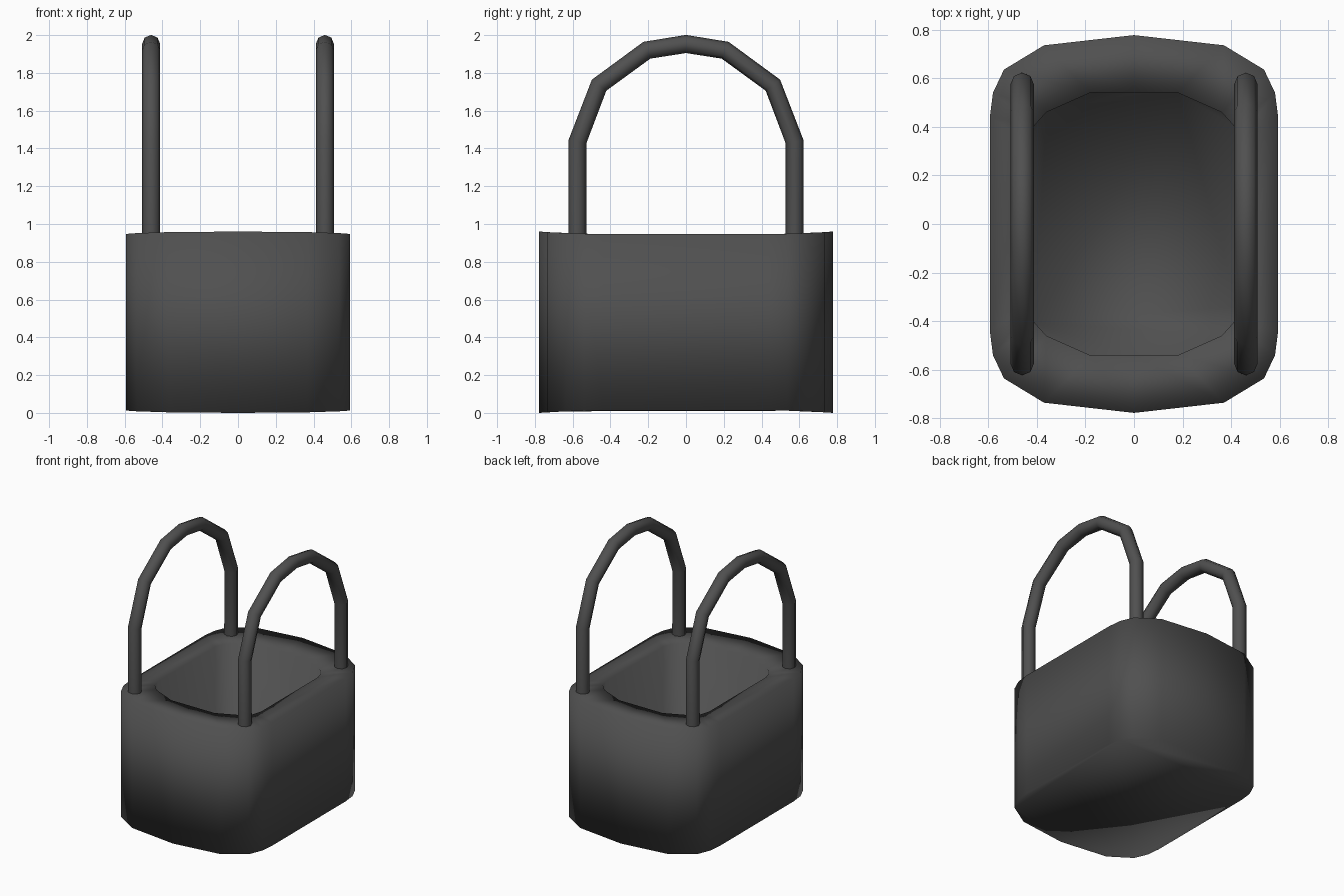
import bpy, bmesh

if "Cube" in bpy.data.objects:
    bpy.data.objects.remove(bpy.data.objects["Cube"])

dark = bpy.data.materials.new("dark_grey")
dark.diffuse_color = (0.08, 0.08, 0.08, 1)
dark.use_nodes = True
dark.node_tree.nodes["Principled BSDF"].inputs["Base Color"].default_value = dark.diffuse_color


def mirrored_loop(quarter):
    """Quarter outline from +y axis towards +x, mirrored to a full loop."""
    right = quarter + [(x, -y) for x, y in reversed(quarter)]
    left = [(-x, y) for x, y in reversed(right[1:-1])]
    return right + left


# Bag body: outer wall, flat rim, deep inner cavity
outer = mirrored_loop([(0, .777), (.37, .735), (.535, .635), (.58, .54), (.593, .44)])
inner = mirrored_loop([(0, .54), (.18, .54), (.36, .46), (.41, .405), (.43, .34)])


def bow(y):
    return 0.015 * (abs(y) / 0.777) ** 4


bm = bmesh.new()
rings = [
    [bm.verts.new((x, y, 0.015 - bow(y))) for x, y in outer],
    [bm.verts.new((x, y, 0.945 + bow(y))) for x, y in outer],
    [bm.verts.new((x, y, 0.945)) for x, y in inner],
    [bm.verts.new((x, y, 0.15)) for x, y in inner],
]
n = len(outer)
for a, b in zip(rings, rings[1:]):
    for i in range(n):
        j = (i + 1) % n
        bm.faces.new((a[i], a[j], b[j], b[i]))
bm.faces.new(rings[0])
bm.faces.new(rings[-1])
bmesh.ops.recalc_face_normals(bm, faces=bm.faces)
for f in bm.faces:
    f.smooth = True
mesh = bpy.data.meshes.new("bag_body")
bm.to_mesh(mesh)
bm.free()
body = bpy.data.objects.new("bag_body", mesh)
bpy.context.collection.objects.link(body)
mesh.materials.append(dark)


# Arched tube handles, one above each long side
half = [(-.575, .90), (-.575, 1.435), (-.46, 1.735), (-.207, 1.92)]
path = half + [(0, 1.953)] + [(-y, z) for y, z in reversed(half)]


def handle(name, x):
    curve = bpy.data.curves.new(name, 'CURVE')
    curve.dimensions = '3D'
    curve.bevel_depth = 0.048
    curve.bevel_resolution = 2
    curve.use_fill_caps = True
    spline = curve.splines.new('POLY')
    spline.points.add(len(path) - 1)
    for p, (y, z) in zip(spline.points, path):
        p.co = (x, y, z, 1)
    spline.use_smooth = True
    curve.materials.append(dark)
    ob = bpy.data.objects.new(name, curve)
    bpy.context.collection.objects.link(ob)
    bpy.ops.object.select_all(action='DESELECT')
    ob.select_set(True)
    bpy.context.view_layer.objects.active = ob
    bpy.ops.object.convert(target='MESH')


handle("left_handle", -0.46)
handle("right_handle", 0.46)
